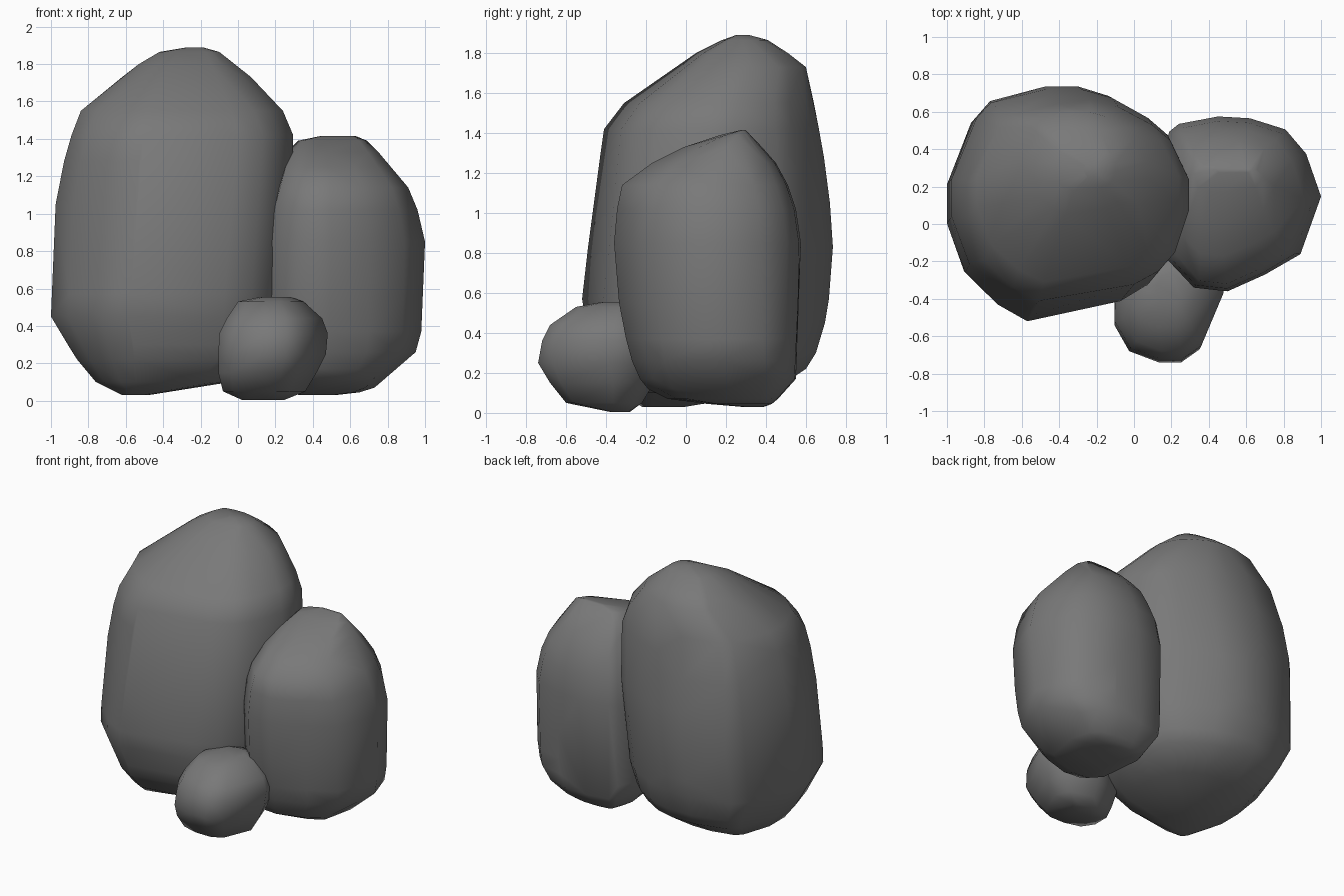
import bpy
import bmesh

stone = bpy.data.materials.new("dark_stone")
stone.diffuse_color = (.19, .19, .19, 1)


def rock(name, outline, levels):
    """Loft a plan outline through levels of (z, x_min, x_max, y_min, y_max, squareness)."""
    xs, ys = zip(*outline)

    def square(t, lo, hi, k):
        c = 2 * (t - lo) / (hi - lo) - 1
        c = (1 if c > 0 else -1) * abs(c) ** (1 - k)
        return (c + 1) / 2

    bm = bmesh.new()
    for z, x0, x1, y0, y1, k in levels:
        for x, y in outline:
            u = square(x, min(xs), max(xs), k)
            v = square(y, min(ys), max(ys), k)
            bm.verts.new((x0 + u * (x1 - x0), y0 + v * (y1 - y0), z))
    # Convex hull gives the chipped, faceted boulder surface
    res = bmesh.ops.convex_hull(bm, input=bm.verts[:])
    junk = {g for g in res["geom_interior"] + res["geom_unused"]
            if isinstance(g, bmesh.types.BMVert)}
    bmesh.ops.delete(bm, geom=list(junk), context='VERTS')
    bmesh.ops.dissolve_limit(bm, angle_limit=0.07, verts=bm.verts[:], edges=bm.edges[:])
    bmesh.ops.triangulate(bm, faces=bm.faces[:])
    bmesh.ops.recalc_face_normals(bm, faces=bm.faces[:])
    for f in bm.faces:
        f.smooth = True
    mesh = bpy.data.meshes.new(name)
    bm.to_mesh(mesh)
    bm.free()
    mesh.materials.append(stone)
    obj = bpy.data.objects.new(name, mesh)
    bpy.context.collection.objects.link(obj)
    return obj


# Tall boulder
rock("tall_boulder",
     [(-1, .02), (-1, .22), (-.86, .57), (-.78, .66), (-.48, .74), (-.3, .74),
      (-.14, .69), (.06, .57), (.17, .47), (.29, .22), (.29, .06), (.2, -.2),
      (.1, -.32), (-.05, -.41), (-.56, -.52), (-.72, -.43), (-.9, -.25)],
     [(.03, -.62, -.48, -.22, .0, .2), (.10, -.76, -.04, -.32, .42, .2),
      (.22, -.86, .12, -.42, .60, .15), (.30, -.91, .18, -.45, .65, .1),
      (.45, -1, .24, -.50, .695, .05),
      (.57, -1, .26, -.52, .715, .0), (.83, -.985, .28, -.49, .735, .0),
      (1.05, -.975, .295, -.46, .72, .04), (1.28, -.93, .295, -.43, .69, .08),
      (1.42, -.89, .295, -.41, .665, .08), (1.55, -.84, .24, -.31, .64, .05),
      (1.73, -.62, .07, -.06, .60, .05),
      (1.80, -.53, -.02, .05, .51, .1), (1.865, -.42, -.10, .18, .41, .2),
      (1.89, -.27, -.19, .25, .32, .2)])

# Medium boulder on the right, its underside rising towards the front
rock("medium_boulder",
     [(.10, .25), (.19, .5), (.24, .54), (.45, .58), (.62, .57), (.81, .51), (.92, .38),
      (1, .15), (.89, -.16), (.7, -.27), (.5, -.36), (.32, -.34), (.17, -.18)],
     [(.03, .33, .52, .28, .39, .25), (.045, .27, .65, .1, .43, .25),
      (.07, .22, .73, -.09, .46, .25), (.12, .18, .79, -.19, .50, .2),
      (.17, .15, .85, -.23, .55, .15), (.26, .12, .95, -.27, .555, .1),
      (.37, .11, .98, -.30, .56, .05),
      (.55, .10, .99, -.335, .57, .03), (.85, .10, 1.0, -.36, .575, .0),
      (1.02, .13, .96, -.345, .55, .03), (1.14, .17, .91, -.32, .51, .03),
      (1.25, .21, .82, -.17, .45, .05), (1.33, .26, .75, -.01, .38, .05),
      (1.39, .32, .69, .17, .32, .1), (1.415, .44, .63, .27, .30, .1)])

# Small stone in front
rock("small_stone",
     [(-.1, -.53), (-.02, -.67), (.14, -.73), (.26, -.73), (.36, -.66),
      (.48, -.37), (.42, -.2), (.2, -.12), (-.02, -.2), (-.1, -.38)],
     [(.005, .02, .25, -.38, -.28, .1), (.05, -.08, .36, -.6, -.22, .15),
      (.15, -.105, .42, -.68, -.16, .1), (.25, -.105, .47, -.74, -.13, .0),
      (.36, -.10, .48, -.72, -.12, .0), (.44, -.06, .45, -.68, -.14, .0),
      (.53, .0, .35, -.55, -.2, .1), (.555, .12, .28, -.42, -.26, .1)])
